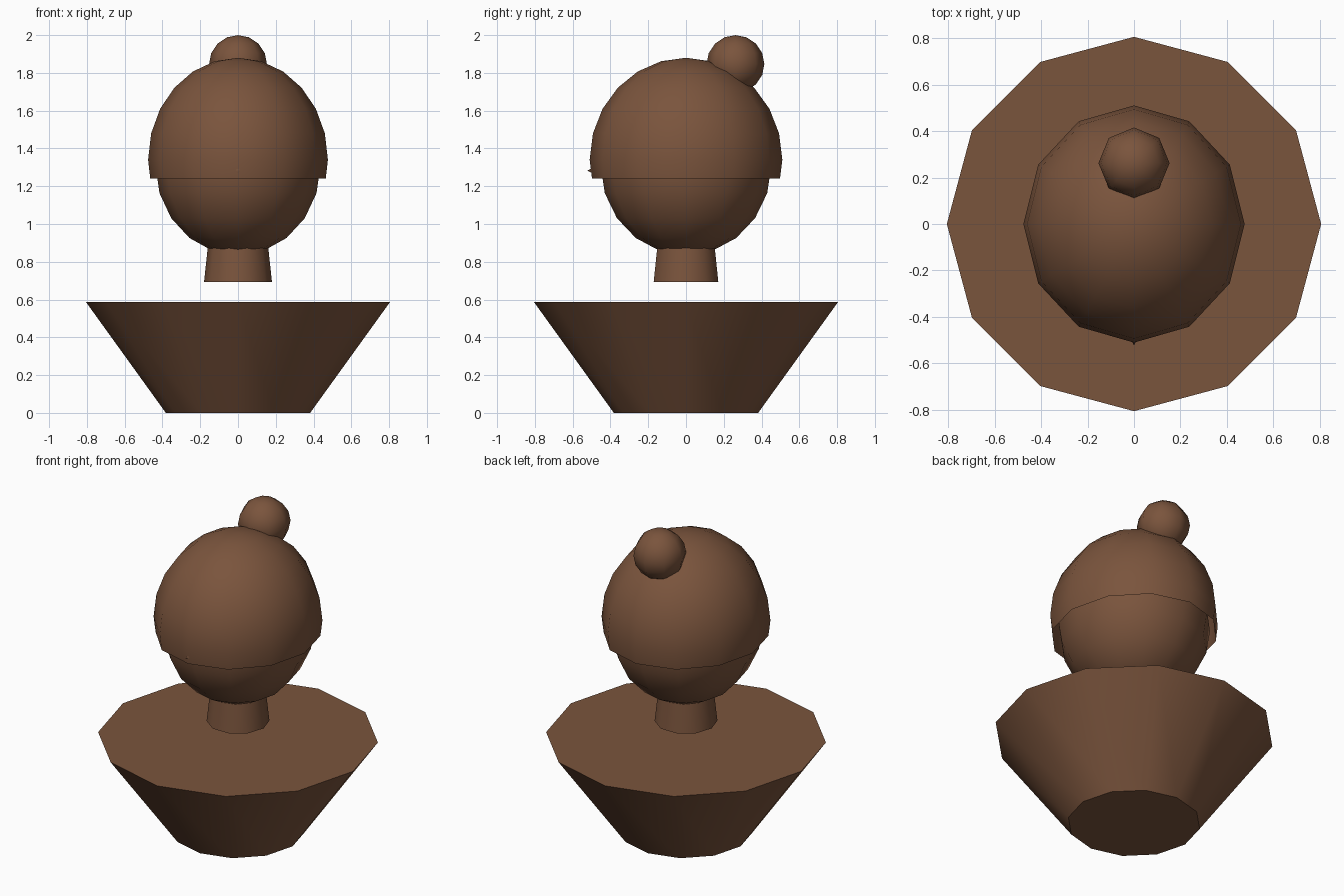
import bpy, bmesh, math
from mathutils import Matrix, Vector

if "Cube" in bpy.data.objects:
    bpy.data.objects.remove(bpy.data.objects["Cube"])

brown = bpy.data.materials.new("warm_brown")
brown.diffuse_color = (0.195, 0.089, 0.046, 1)
brown.use_nodes = True
brown.node_tree.nodes["Principled BSDF"].inputs["Base Color"].default_value = brown.diffuse_color


def finish(name, bm):
    """Turn a bmesh into a named, smooth-shaded brown object."""
    bmesh.ops.recalc_face_normals(bm, faces=bm.faces)
    me = bpy.data.meshes.new(name)
    bm.to_mesh(me)
    bm.free()
    me.materials.append(brown)
    ob = bpy.data.objects.new(name, me)
    bpy.context.collection.objects.link(ob)
    bpy.ops.object.select_all(action='DESELECT')
    ob.select_set(True)
    bpy.context.view_layer.objects.active = ob
    bpy.ops.object.shade_smooth_by_angle(angle=math.radians(50))
    return ob


def cone(name, sides, r1, r2, z1, z2, turn=0):
    bm = bmesh.new()
    bmesh.ops.create_cone(bm, cap_ends=True, segments=sides, radius1=r1, radius2=r2, depth=z2 - z1,
                          matrix=Matrix.Translation((0, 0, (z1 + z2) / 2)) @ Matrix.Rotation(turn, 4, 'Z'))
    return finish(name, bm)


def ball(name, center, radii, segs, rings, cut_z=None):
    bm = bmesh.new()
    bmesh.ops.create_uvsphere(bm, u_segments=segs, v_segments=rings, radius=1,
                              matrix=Matrix.Translation(center) @ Matrix.Diagonal((*radii, 1)))
    if cut_z is not None:  # keep only the open shell above cut_z
        bmesh.ops.bisect_plane(bm, geom=bm.verts[:] + bm.edges[:] + bm.faces[:],
                               plane_co=(0, 0, cut_z), plane_no=(0, 0, 1), clear_inner=True)
    return finish(name, bm)


# shoulders: flared twelve-sided block
cone("shoulders", 12, 0.382, 0.805, 0, 0.587)
# neck floating above the shoulders
cone("neck", 10, 0.18, 0.152, 0.692, 0.95, math.pi / 2)
# head, open hair cap and bun
ball("head", (0, 0, 1.31), (0.437, 0.452, 0.475), 12, 10)
ball("hair_cap", (0, 0, 1.34), (0.476, 0.51, 0.54), 12, 12, cut_z=1.242)
ball("hair_bun", (0, 0.262, 1.847), (0.153, 0.153, 0.153), 8, 8)

# nose: small cone whose tip just pokes out under the hair
bm = bmesh.new()
bmesh.ops.create_cone(bm, cap_ends=True, segments=8, radius1=0.05, radius2=0, depth=0.1,
                      matrix=Matrix.Translation((0, -0.473, 1.283)) @ Matrix.Rotation(math.pi / 2, 4, 'X'))
finish("nose", bm)
